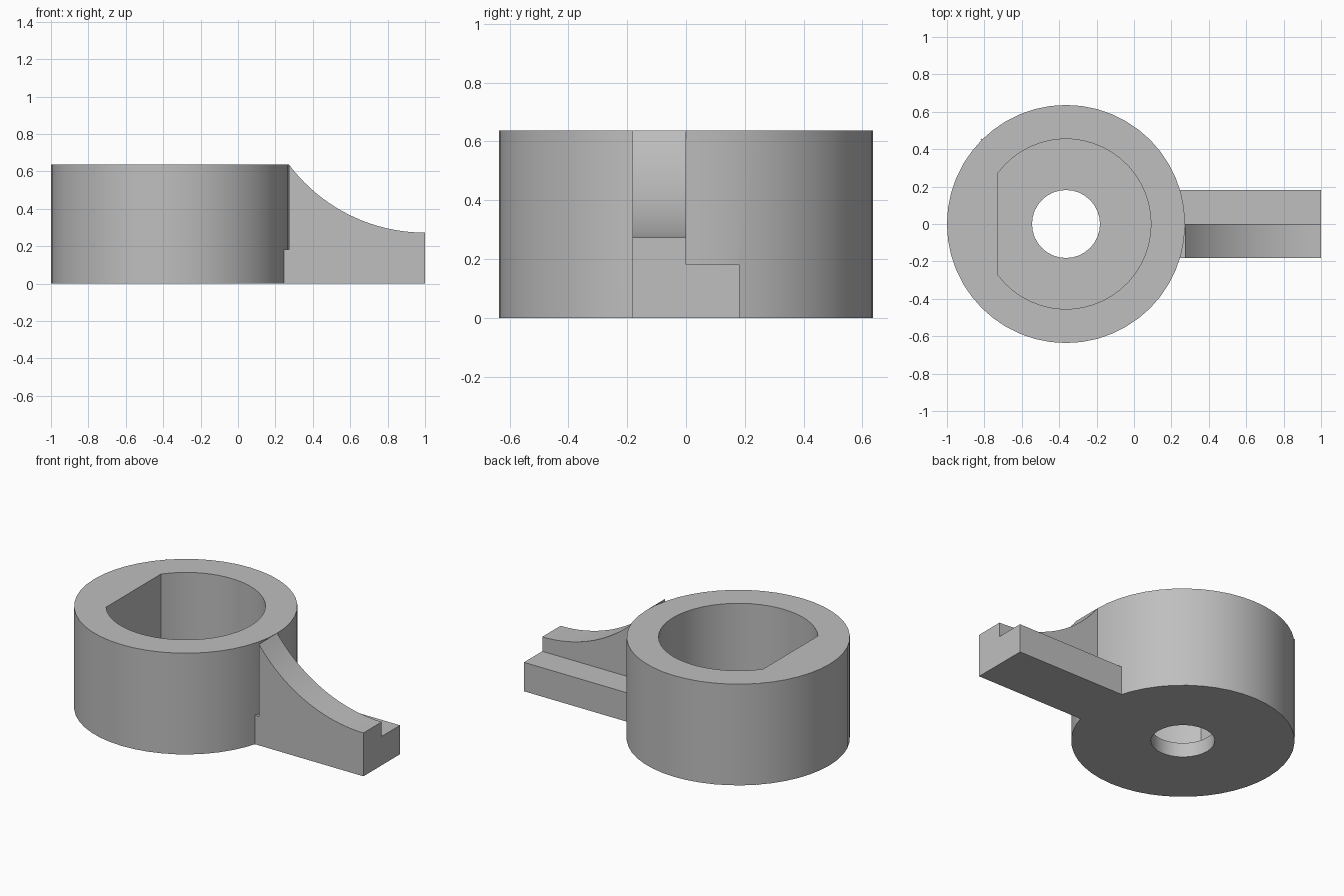
import bpy, bmesh
from math import sin, cos, pi, asin, acos, radians

cube = bpy.data.objects.get("Cube")
if cube:
    bpy.data.objects.remove(cube)

U = 1 / 11            # one design unit
CX = -4 * U           # hub axis
R, H = 7 * U, 7 * U   # hub radius and height

grey = bpy.data.materials.new("plain grey")
grey.use_nodes = True
grey.diffuse_color = (0.52, 0.52, 0.52, 1)
grey.node_tree.nodes["Principled BSDF"].inputs["Base Color"].default_value = grey.diffuse_color


def prism(name, points, offset):
    """Close a planar outline and extrude it along offset."""
    bm = bmesh.new()
    face = bm.faces.new([bm.verts.new(p) for p in points])
    out = bmesh.ops.extrude_face_region(bm, geom=[face])
    moved = [g for g in out["geom"] if isinstance(g, bmesh.types.BMVert)]
    bmesh.ops.translate(bm, verts=moved, vec=offset)
    bmesh.ops.recalc_face_normals(bm, faces=bm.faces)
    mesh = bpy.data.meshes.new(name)
    bm.to_mesh(mesh)
    bm.free()
    mesh.materials.append(grey)
    obj = bpy.data.objects.new(name, mesh)
    bpy.context.collection.objects.link(obj)
    return obj


def arc(radius, start, end, n, z):
    angles = [start + (end - start) * i / n for i in range(n + 1)]
    return [(CX + radius * cos(a), radius * sin(a), z) for a in angles]


def combine(target, other, operation):
    mod = target.modifiers.new(operation.title(), "BOOLEAN")
    mod.operation, mod.object, mod.solver = operation, other, "EXACT"
    bpy.context.view_layer.objects.active = target
    bpy.ops.object.modifier_apply(modifier=mod.name)
    bpy.data.objects.remove(other)


# Hub with a D-shaped pocket and a through hole
hub = prism("hub", arc(R, 0, 2 * pi, 48, 0)[:-1], (0, 0, H))
flat = acos(-4 / 5)
pocket = prism("pocket_cutter", arc(5 * U, -flat, flat, 40, U), (0, 0, H))
combine(hub, pocket, "DIFFERENCE")
hole = prism("hole_cutter", arc(2 * U, 0, 2 * pi, 32, -U)[:-1], (0, 0, 4 * U))
combine(hub, hole, "DIFFERENCE")

# Lever: a low bar on the back half, a curved fin on the front half
x0, w = 2.2 * U, 2 * U
bar = prism("lever_bar", [(x0, -w, 0), (1, -w, 0), (1, w, 0), (x0, w, 0)], (0, 0, 2 * U))
sweep = asin(0.8)
curve = [(1 - 10 * U * sin(sweep * i / 20), -w, 13 * U - 10 * U * cos(sweep * i / 20))
         for i in range(21)]
fin = prism("lever_fin", [(3 * U, -w, 0), (1, -w, 0)] + curve, (0, w, 0))
combine(bar, fin, "UNION")
combine(hub, bar, "UNION")
hub.name = "hub_with_lever"

# Thin seam rib on the hub wall
a = radians(135)
rib_outline = arc(R - 0.01, a - 0.008, a + 0.008, 1, 0) + arc(R + 0.005, a + 0.008, a - 0.008, 1, 0)
prism("seam_rib", rib_outline, (0, 0, H))

bpy.ops.object.select_all(action="DESELECT")
hub.select_set(True)
bpy.context.view_layer.objects.active = hub
bpy.ops.object.shade_smooth_by_angle(angle=radians(25))
